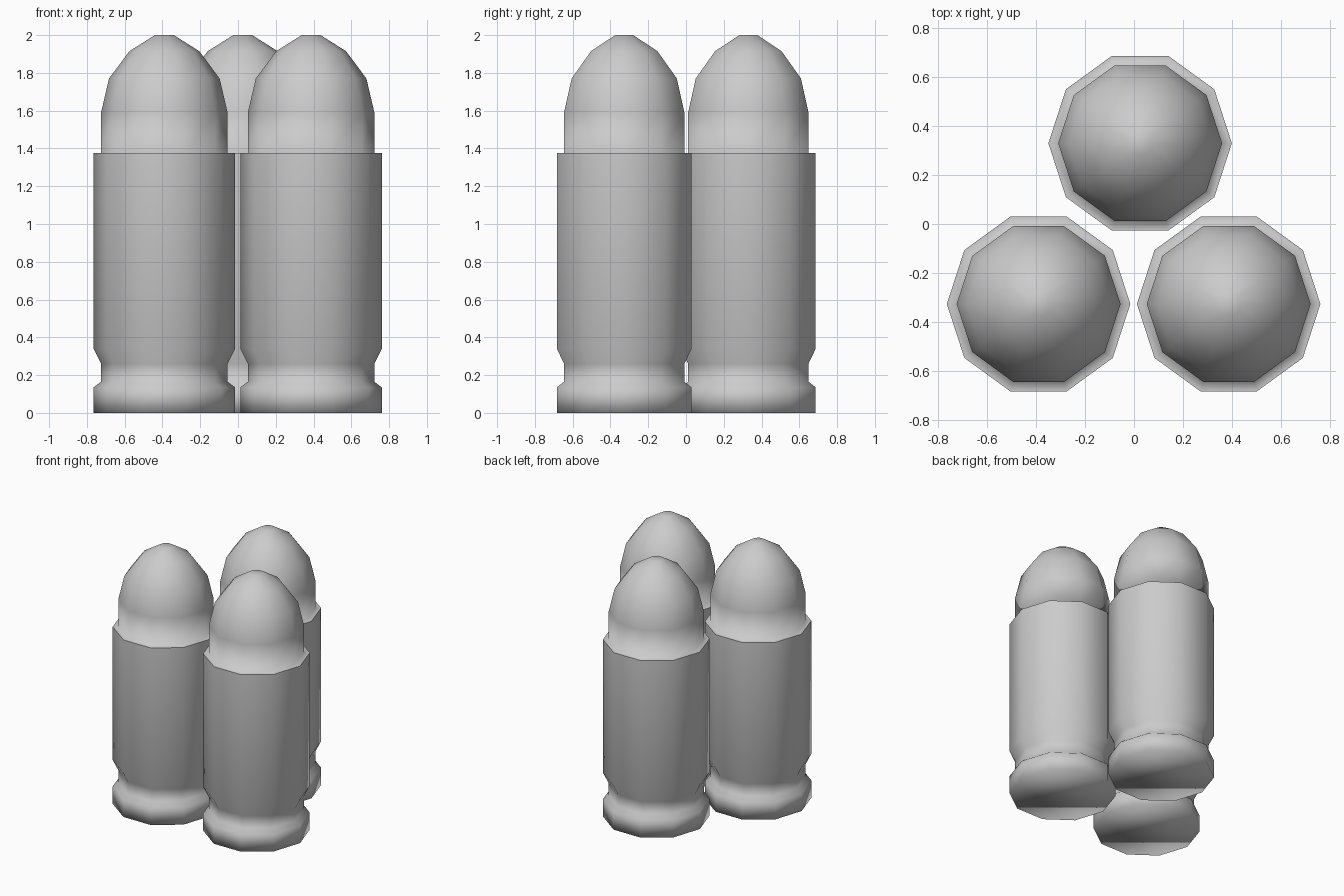
import bpy, bmesh, math

if "Cube" in bpy.data.objects:
    bpy.data.objects.remove(bpy.data.objects["Cube"])

SIDES = 10


def lathe(name, profile, location, cap_bottom=False, cap_top=False):
    """Revolve (radius, height) points into a ten-sided smooth part."""
    bm = bmesh.new()
    rings = []
    for r, z in profile:
        rings.append([bm.verts.new((r * math.cos(2 * math.pi * i / SIDES),
                                    r * math.sin(2 * math.pi * i / SIDES), z))
                      for i in range(SIDES)])
    for low, high in zip(rings, rings[1:]):
        for i in range(SIDES):
            j = (i + 1) % SIDES
            bm.faces.new((low[i], low[j], high[j], high[i]))
    if cap_bottom:
        bm.faces.new(rings[0][::-1])
    if cap_top:
        bm.faces.new(rings[-1])
    for f in bm.faces:
        f.smooth = True
    mesh = bpy.data.meshes.new(name)
    bm.to_mesh(mesh)
    bm.free()
    obj = bpy.data.objects.new(name, mesh)
    obj.location = location
    bpy.context.collection.objects.link(obj)
    return obj


# Casing: base rim, extractor groove, straight wall
casing = [(0.375, 0), (0.375, 0.135), (0.335, 0.165), (0.335, 0.26),
          (0.375, 0.34), (0.375, 1.375)]
# Tip: mouth ledge, short neck, rounded nose
tip = [(0.375, 1.375), (0.335, 1.375), (0.335, 1.59), (0.293, 1.77),
       (0.185, 1.915), (0.05, 2.0)]

# Three cartridges: two in front, one behind
places = {"left": (-0.39, -0.327), "right": (0.387, -0.327), "back": (0.025, 0.33)}
for side, (x, y) in places.items():
    lathe(f"casing_{side}", casing, (x, y, 0), cap_bottom=True)
    lathe(f"bullet_tip_{side}", tip, (x, y, 0), cap_top=True)
